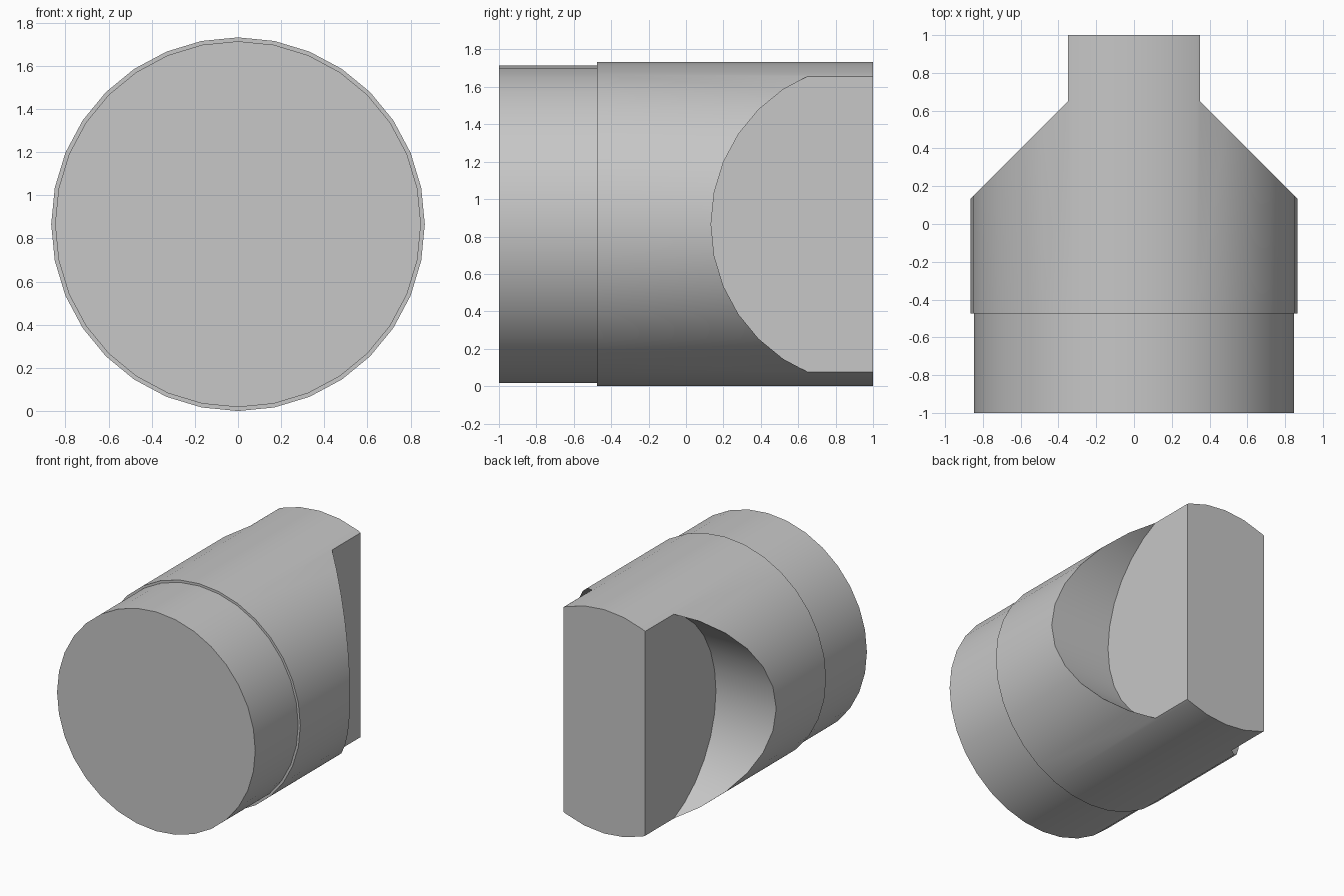
import bpy
import math
from mathutils import Matrix

cube = bpy.data.objects.get("Cube")
if cube:
    bpy.data.objects.remove(cube, do_unlink=True)

R, R_FRONT = 0.866, 0.848    # main and front radii
STEP_Y = -0.475              # where the radius changes
TANG = 0.35                  # half thickness of the rear tang
SIDES = 32

grey = bpy.data.materials.new("plain grey")
grey.use_nodes = True
color = (0.57, 0.57, 0.57, 1)
grey.diffuse_color = color
grey.node_tree.nodes["Principled BSDF"].inputs["Base Color"].default_value = color


def ring(y, r):
    """Points of a circle around the y axis, with one at the top."""
    steps = [2 * math.pi * i / SIDES for i in range(SIDES)]
    return [(r * math.sin(a), y, R + r * math.cos(a)) for a in steps]


def lathe(name, profile):
    """Closed solid of rings along y, with flat end caps."""
    verts = [p for y, r in profile for p in ring(y, r)]
    faces = [tuple(range(SIDES))[::-1],
             tuple(range(len(verts) - SIDES, len(verts)))]
    for k in range(len(profile) - 1):
        for i in range(SIDES):
            a, b = k * SIDES + i, k * SIDES + (i + 1) % SIDES
            faces.append((a, b, b + SIDES, a + SIDES))
    mesh = bpy.data.meshes.new(name)
    mesh.from_pydata(verts, [], faces)
    mesh.materials.append(grey)
    obj = bpy.data.objects.new(name, mesh)
    bpy.context.collection.objects.link(obj)
    # Outward normals
    import bmesh
    bm = bmesh.new()
    bm.from_mesh(mesh)
    bmesh.ops.recalc_face_normals(bm, faces=bm.faces)
    bm.to_mesh(mesh)
    bm.free()
    return obj


# Stepped round body
body = lathe("stepped_plug_body",
             [(-1, R_FRONT), (STEP_Y, R_FRONT), (STEP_Y, R), (1, R)])

# Round side pockets that leave a flat tang at the rear
for side, name in ((1, "left_pocket_cutter"), (-1, "right_pocket_cutter")):
    cutter = lathe(name, [(TANG, R), (1.2, R)])
    turn = Matrix.Rotation(-side * math.pi / 2, 4, "Z")
    cutter.data.transform(Matrix.Translation((0, 1, 0)) @ turn)
    cutter.hide_render = True
    cut = body.modifiers.new(name, "BOOLEAN")
    cut.operation = "DIFFERENCE"
    cut.solver = "EXACT"
    cut.object = cutter
    bpy.ops.object.select_all(action="DESELECT")
    bpy.context.view_layer.objects.active = body
    body.select_set(True)
    bpy.ops.object.modifier_apply(modifier=name)
    bpy.data.objects.remove(cutter, do_unlink=True)

# Smooth round walls, sharp rims
bpy.ops.object.shade_smooth_by_angle(angle=math.radians(30))
